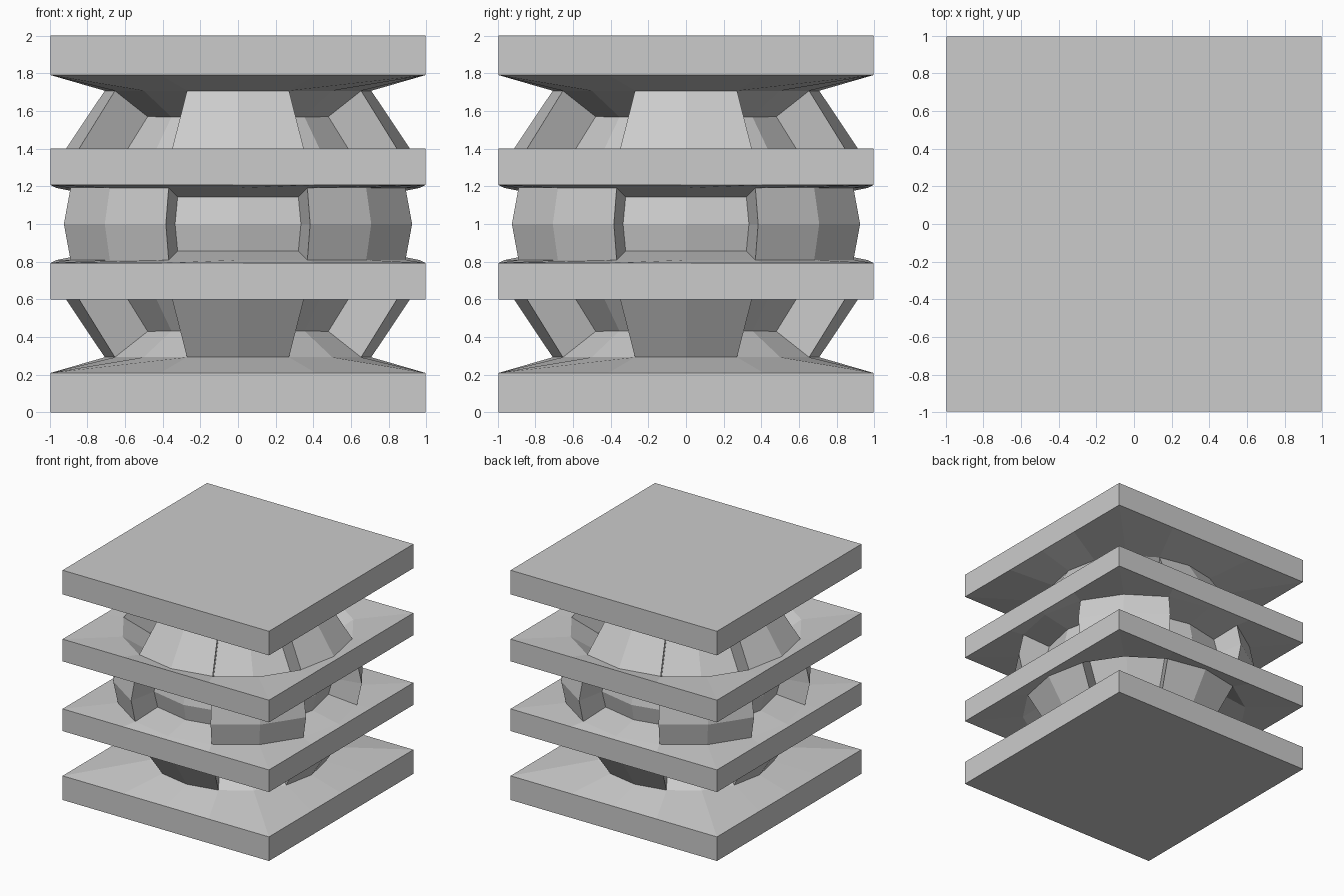
import bpy, bmesh
from math import sin, cos, pi
from mathutils import Vector

if "Cube" in bpy.data.objects:
    bpy.data.objects.remove(bpy.data.objects["Cube"])

N = 16          # sides of the ball
HALF = 0.994    # half width of the square slabs
DEPTH = 0.25    # depth of the sunken panels

# profile of the upper half: (height above centre, radius, is_square)
upper = [(0.191, 0.962, False), (0.207, HALF, True), (0.40, HALF, True),
         (0.383, 0.924, False), (0.707, 0.707, False),
         (0.79, HALF, True), (1.0, HALF, True)]
lower = [(-z, r, s) for z, r, s in reversed(upper)]
profile = lower + [(0.0, 1.0, False)] + upper


def ring(bm, z, r, square):
    verts = []
    for i in range(N):
        a = 2 * pi * i / N
        c, s = cos(a), sin(a)
        k = r / max(abs(c), abs(s)) if square else r
        verts.append(bm.verts.new((c * k, s * k, z + 1)))
    return verts


def sink(bm, faces):
    """Push a patch of faces inwards along its averaged normals."""
    res = bmesh.ops.extrude_face_region(bm, geom=faces)["geom"]
    old = [f for f in faces if f.is_valid]
    new = [g for g in res if isinstance(g, bmesh.types.BMFace)]
    patch = set(new)
    for f in new:
        f.normal_update()
    moves = {}
    for v in {v for f in new for v in f.verts}:
        n = sum((f.normal for f in v.link_faces if f in patch), Vector())
        moves[v] = n.normalized() * -DEPTH
    for v, d in moves.items():
        v.co += d
    if old:
        bmesh.ops.delete(bm, geom=old, context='FACES')


# ball and square slabs as one stacked skin
bm = bmesh.new()
rings = [ring(bm, *p) for p in profile]
bands = []
for a, b in zip(rings, rings[1:]):
    bands.append([bm.faces.new((a[i], a[(i + 1) % N], b[(i + 1) % N], b[i]))
                  for i in range(N)])
bm.faces.new(rings[-1])
bm.faces.new(rings[0][::-1])
bm.normal_update()

# sunken panels: sides in the middle band, corners in the outer bands
mid = len(lower)
for q in range(4):
    side = [(4 * q - 1) % N, 4 * q]
    corner = [4 * q + 1, 4 * q + 2]
    sink(bm, [bands[mid - 1][i] for i in side] + [bands[mid][i] for i in side])
    for b in (mid + 4, mid - 5):
        sink(bm, [bands[b][i] for i in corner])

bmesh.ops.recalc_face_normals(bm, faces=bm.faces)
mesh = bpy.data.meshes.new("slabbed_ball")
bm.to_mesh(mesh)
bm.free()
bpy.context.collection.objects.link(bpy.data.objects.new("slabbed_ball", mesh))
